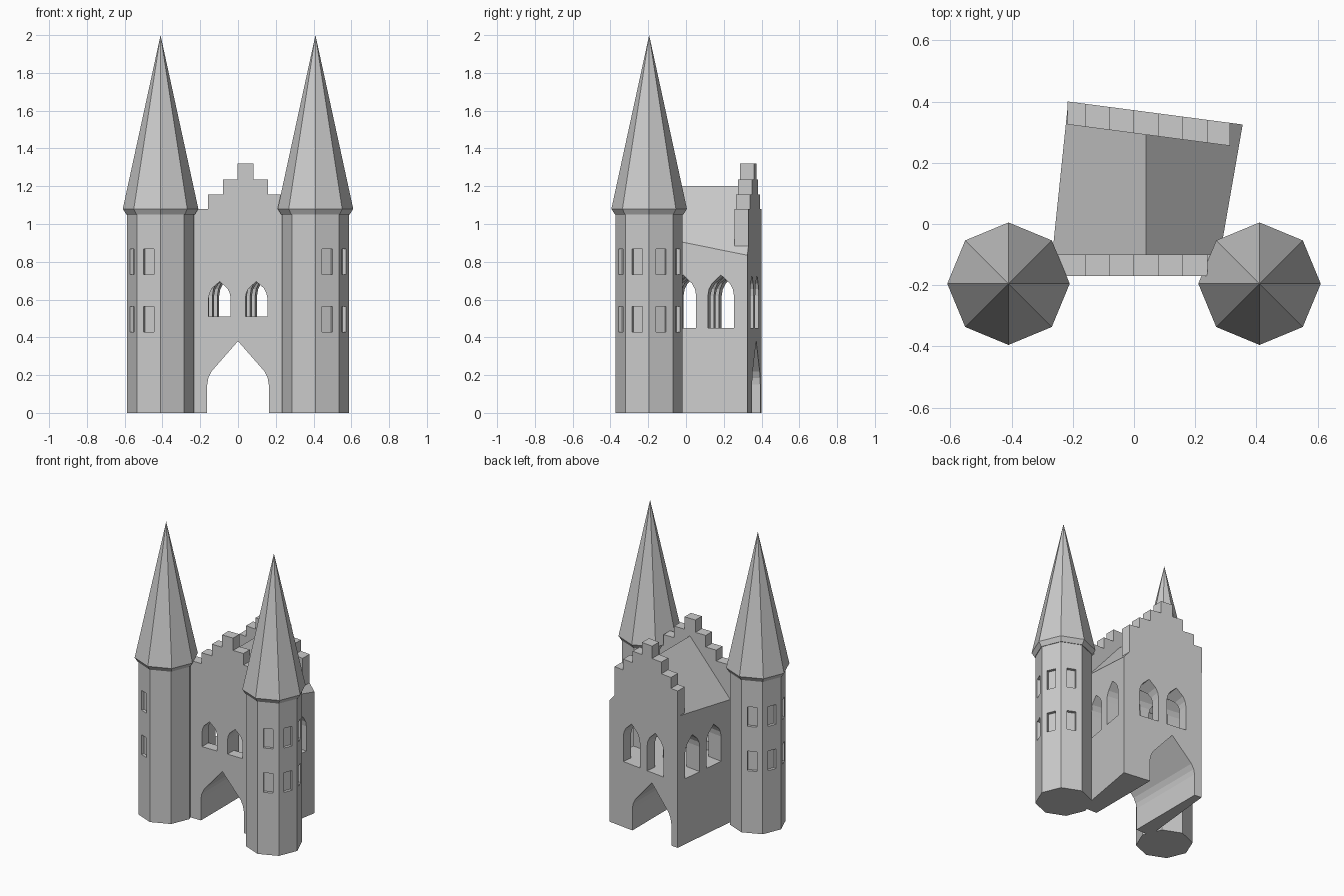
import bpy, bmesh
from math import cos, sin, pi, radians
from mathutils import Matrix, Vector

if "Cube" in bpy.data.objects:
    bpy.data.objects.remove(bpy.data.objects["Cube"])

CX, RIDGE, SLOPE = 0.04, 1.20, 1.16      # roof ridge position, height and pitch
SKEW = 0.1316                            # the rear wall is turned off square


def roof_z(x):
    return RIDGE - SLOPE * abs(x - CX)


def back_y(x):
    return 0.40 - SKEW * (x + 0.215)


def finish(name, bm):
    bmesh.ops.recalc_face_normals(bm, faces=bm.faces)
    me = bpy.data.meshes.new(name)
    bm.to_mesh(me)
    bm.free()
    ob = bpy.data.objects.new(name, me)
    bpy.context.collection.objects.link(ob)
    return ob


def prism(name, a, b):
    """Solid between two matching outlines."""
    bm = bmesh.new()
    va, vb = [bm.verts.new(p) for p in a], [bm.verts.new(p) for p in b]
    bm.faces.new(va)
    bm.faces.new(vb[::-1])
    for i in range(len(va)):
        j = (i + 1) % len(va)
        bm.faces.new((va[i], va[j], vb[j], vb[i]))
    return finish(name, bm)


def cut(ob, cutter):
    cutter.hide_render = True
    m = ob.modifiers.new("cut", 'BOOLEAN')
    m.operation, m.solver, m.object = 'DIFFERENCE', 'EXACT', cutter
    bpy.context.view_layer.objects.active = ob
    bpy.ops.object.modifier_apply(modifier=m.name)
    bpy.data.objects.remove(cutter, do_unlink=True)


def mirrored(half):
    """Mirror a half outline (bottom to apex at u = 0)."""
    return half + [(-u, z) for u, z in half[-2::-1]]


def tunnel(profile, p, q):
    """Cutter with an upright profile running from plan point p to q."""
    p, q = Vector(p), Vector(q)
    d = (q - p).normalized()
    side = Vector((-d.y, d.x))
    ends = [[(*(c + side * u), z) for u, z in profile] for c in (p, q)]
    return prism("cutter", *ends)


GATE = mirrored([(0.163, -0.1), (0.163, 0.15), (0.157, 0.185), (0.14, 0.22), (0, 0.38)])
BIG = mirrored([(0.07, 0.45), (0.07, 0.62), (0.064, 0.655), (0.048, 0.685), (0, 0.73)])
SMALL = mirrored([(0.058, 0.51), (0.058, 0.61), (0.053, 0.635), (0.04, 0.66), (0, 0.695)])


def steps(x0, x1):
    """Crow-stepped gable outline from x0 to x1."""
    pts = [(x0, 1.08)]
    levels = [(-0.2, 1.08, 1.155), (-0.12, 1.155, 1.235), (-0.042, 1.235, 1.32),
              (0.042, 1.32, 1.235), (0.12, 1.235, 1.155), (0.2, 1.155, 1.08)]
    for dx, za, zb in levels:
        pts += [(CX + dx, za), (CX + dx, zb)]
    return pts + [(x1, 1.08)]


# hall: skewed plan with a pitched roof
plan = [(-0.267, -0.10), (CX, -0.10), (0.281, -0.10),
        (0.355, back_y(0.355)), (CX, back_y(CX)), (-0.215, 0.40)]
bm = bmesh.new()
lo = [bm.verts.new((x, y, 0)) for x, y in plan]
hi = [bm.verts.new((x, y, roof_z(x))) for x, y in plan]
bm.faces.new((lo[0], lo[1], lo[2], hi[2], hi[1], hi[0]))
bm.faces.new((lo[3], lo[4], lo[5], hi[5], hi[4], hi[3]))
bm.faces.new((lo[2], lo[3], hi[3], hi[2]))
bm.faces.new((lo[5], lo[0], hi[0], hi[5]))
bm.faces.new((hi[0], hi[1], hi[4], hi[5]))
bm.faces.new((hi[1], hi[2], hi[3], hi[4]))
bm.faces.new(lo)
hall = finish("hall", bm)

# gate passage and crossing window tunnels through the hall
cut(hall, tunnel(GATE, (0, -0.3), (0, 0.6)))
for x in (-0.03, 0.17):
    y = back_y(x)
    t = y + 0.12
    cut(hall, tunnel(BIG, (x - SKEW * t, -0.12), (x + SKEW * 0.2, y + 0.2)))
for y in (0.185, -0.02):
    cut(hall, tunnel(BIG, (0.33 + 0.2, y - SKEW * 0.2), (0.33 - 0.8, y + SKEW * 0.8)))

# front wall with stepped gable, gate and two windows
outline = [(-0.272, 0)] + steps(-0.272, 0.315) + [(0.315, 0)]
front = prism("front_wall", [(x, -0.17, z) for x, z in outline],
              [(x, -0.10, z) for x, z in outline])
cut(front, tunnel(GATE, (0, -0.3), (0, 0.1)))
for x in (-0.097, 0.097):
    cut(front, tunnel(SMALL, (x, -0.3), (x, 0.1)))

# stepped gable standing on the rear edge of the roof
outline = steps(-0.217, 0.313) + [(0.313, roof_z(0.313)), (CX, RIDGE), (-0.217, roof_z(-0.217))]
prism("back_gable", [(x, back_y(x), z) for x, z in outline],
      [(x, back_y(x) - 0.075, z) for x, z in outline])


def ring_solid(name, cx, cy, rings):
    """Eight-sided solid from (radius, height) rings; radius 0 makes a tip."""
    bm = bmesh.new()
    loops = []
    for r, z in rings:
        n = 8 if r else 1
        loops.append([bm.verts.new((cx + r * cos(i * pi / 4), cy + r * sin(i * pi / 4), z))
                      for i in range(n)])
    for a, b in zip(loops, loops[1:]):
        for i in range(8):
            j = (i + 1) % 8
            bm.faces.new((a[i], a[j], b[j], b[i]) if len(b) > 1 else (a[i], a[j], b[0]))
    bm.faces.new(loops[0])
    if len(loops[-1]) > 1:
        bm.faces.new(loops[-1])
    return finish(name, bm)


# towers with recessed windows on the four outer faces, and spires
R, TY = 0.177, -0.195
for side, label in ((-1, "left"), (1, "right")):
    cx = side * 0.41
    tower = ring_solid(label + "_tower", cx, TY, [(R, 0), (R, 1.05)])
    bm = bmesh.new()
    for ang in (-67.5, -22.5, 22.5, 67.5):
        a = radians(ang if side > 0 else 180 - ang)
        for z in (0.495, 0.80):
            m = (Matrix.Translation((cx, TY, z)) @ Matrix.Rotation(a, 4, 'Z')
                 @ Matrix.Translation((R * cos(pi / 8), 0, 0))
                 @ Matrix.Diagonal((0.04, 0.06, 0.135, 1)))
            bmesh.ops.create_cube(bm, size=1, matrix=m)
    cut(tower, finish("cutter", bm))
    ring_solid(label + "_spire", cx, TY, [(0.181, 1.05), (0.2, 1.08), (0, 2.0)])
